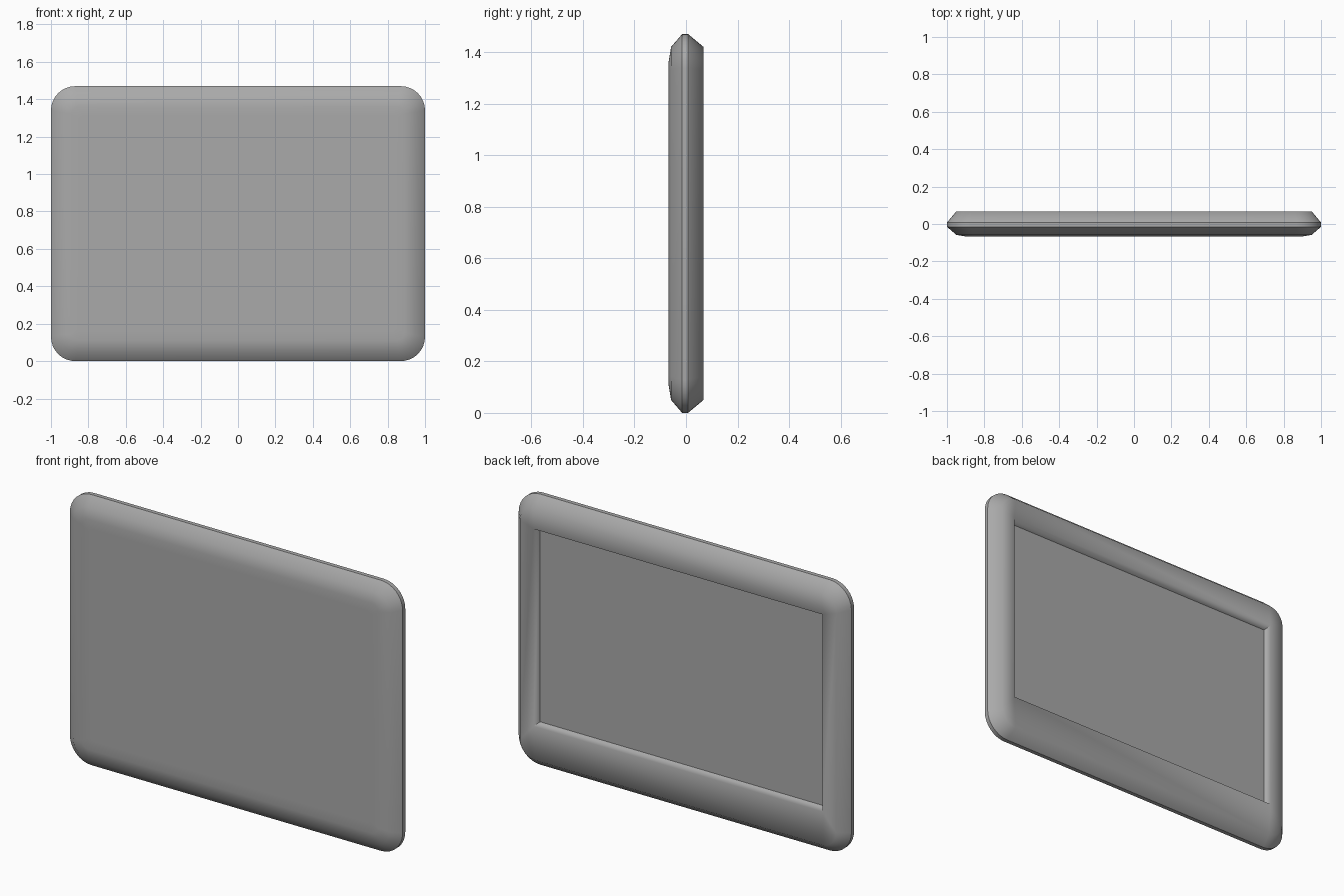
import bpy, bmesh, math

if "Cube" in bpy.data.objects:
    bpy.data.objects.remove(bpy.data.objects["Cube"])

W, H = 1.0, 1.47      # half width, full height
SEG = 8               # segments per rounded corner

grey = bpy.data.materials.new("dark_grey")
grey.diffuse_color = (0.4, 0.4, 0.4, 1)
grey.use_nodes = True
grey.node_tree.nodes["Principled BSDF"].inputs["Base Color"].default_value = grey.diffuse_color


def ring(bm, x, z0, z1, y, r):
    """Rounded rectangle of vertices in the XZ plane."""
    verts = []
    corners = ((x - r, z1 - r), (-x + r, z1 - r), (-x + r, z0 + r), (x - r, z0 + r))
    for k, (cx, cz) in enumerate(corners):
        for i in range(SEG + 1):
            a = math.pi / 2 * (k + i / SEG)
            verts.append(bm.verts.new((cx + r * math.cos(a), y, cz + r * math.sin(a))))
    return verts


def inset(d, y, r):
    return (W - d, d, H - d, y, r)


def loft(name, sections, cap):
    """Bridge successive rings, optionally closing the last one."""
    bm = bmesh.new()
    rings = [ring(bm, *s) for s in sections]
    n = len(rings[0])
    for a, b in zip(rings, rings[1:]):
        for i in range(n):
            j = (i + 1) % n
            bm.faces.new((a[i], a[j], b[j], b[i]))
    if cap:
        bm.faces.new(rings[-1])
    bmesh.ops.remove_doubles(bm, verts=bm.verts, dist=1e-5)
    bmesh.ops.recalc_face_normals(bm, faces=bm.faces)
    # make sure the outer shell faces away from the centre
    bm.faces.ensure_lookup_table()
    f = max(bm.faces, key=lambda f: abs(f.calc_center_median().y))
    if f.normal.y * f.calc_center_median().y < 0:
        bmesh.ops.reverse_faces(bm, faces=bm.faces)
    me = bpy.data.meshes.new(name)
    bm.to_mesh(me)
    bm.free()
    me.materials.append(grey)
    ob = bpy.data.objects.new(name, me)
    bpy.context.collection.objects.link(ob)
    bpy.ops.object.select_all(action='DESELECT')
    ob.select_set(True)
    bpy.context.view_layer.objects.active = ob
    bpy.ops.object.shade_smooth_by_angle(angle=math.radians(75))
    return ob


# pillowed front cover
loft("front_cover", [inset(0.0, -0.015, 0.13), inset(0.05, -0.058, 0.09),
                     inset(0.11, -0.068, 0.04), inset(0.16, -0.068, 0.02)], True)

# flat band around the rim
loft("rim_band", [inset(0.0, -0.015, 0.13), inset(0.0, 0.008, 0.13)], False)

# back frame with a softly bevelled opening, deeper border at the bottom
OX, OZ0, OZ1, DEPTH = 0.853, 0.248, 1.286, 0.035
loft("back_frame", [inset(0.0, 0.008, 0.13), inset(0.05, 0.068, 0.09),
                    (OX + 0.016, OZ0 - 0.016, OZ1 + 0.018, 0.068, 0.0),
                    (OX, OZ0, OZ1, DEPTH, 0.0)], False)

# recessed screen panel
loft("screen", [(OX, OZ0, OZ1, DEPTH, 0.0)], True)
